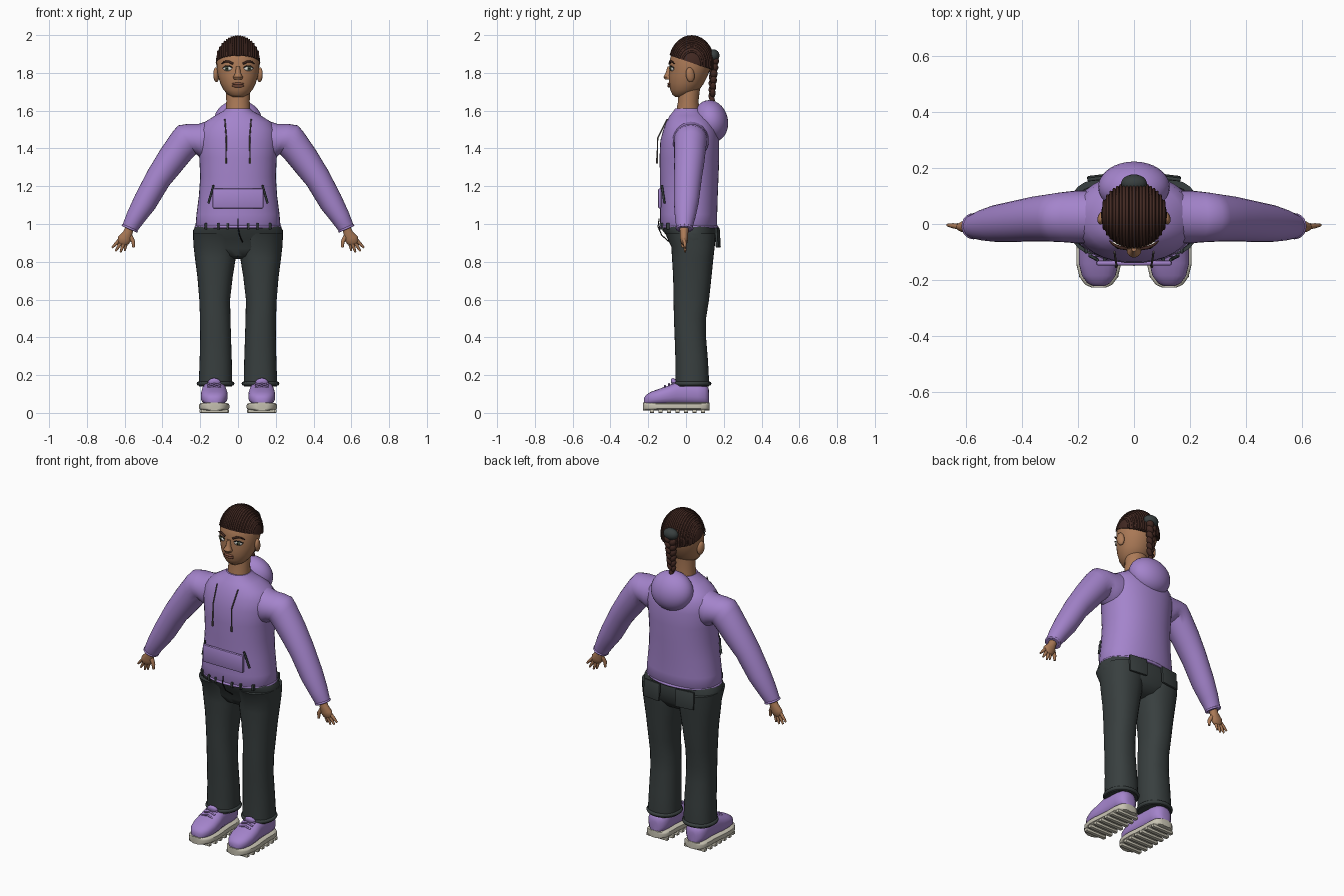
import bpy, bmesh, math
from mathutils import Vector, Matrix


def mat(name, r, g, b):
    m = bpy.data.materials.new(name)
    m.diffuse_color = (r, g, b, 1)
    return m


PURPLE = mat("lilac fabric", .37, .23, .60)
PANTS = mat("charcoal fabric", .040, .050, .050)
SKIN = mat("brown skin", .41, .195, .095)
HAIR = mat("dark brown hair", .055, .022, .016)
SOLE = mat("cream rubber", .58, .55, .45)
WHITE = mat("eye white", .75, .73, .68)
IRIS = mat("green iris", .10, .13, .07)
BLACK = mat("black", .01, .01, .01)
CORD = mat("grey cord", .13, .115, .10)
LIP = mat("lip brown", .22, .085, .05)


def finish(name, bm, material, angle=40):
    bmesh.ops.recalc_face_normals(bm, faces=bm.faces)
    me = bpy.data.meshes.new(name)
    bm.to_mesh(me)
    bm.free()
    me.materials.append(material)
    me.shade_smooth()
    me.set_sharp_from_angle(angle=math.radians(angle))
    ob = bpy.data.objects.new(name, me)
    bpy.context.collection.objects.link(ob)
    return ob


def loft(name, rings, material, n=28, p=2.0):
    """Skin a row of superellipse rings, each (centre, half axis u, half axis v)."""
    bm = bmesh.new()
    rows = []
    for c, u, v in rings:
        row = []
        for i in range(n):
            a = math.tau * i / n
            ca, sa = math.cos(a), math.sin(a)
            k = (abs(ca) ** p + abs(sa) ** p) ** (-1 / p)
            row.append(bm.verts.new(Vector(c) + (Vector(u) * ca + Vector(v) * sa) * k))
        rows.append(row)
    for a, b in zip(rows, rows[1:]):
        for i in range(n):
            bm.faces.new((a[i], a[(i + 1) % n], b[(i + 1) % n], b[i]))
    bm.faces.new(rows[0])
    bm.faces.new(rows[-1])
    return finish(name, bm, material)


def zring(z, x0, x1, y0, y1):
    return (((x0 + x1) / 2, (y0 + y1) / 2, z), ((x1 - x0) / 2, 0, 0), (0, (y1 - y0) / 2, 0))


def ball(name, c, r, material, rot=(0, 0, 0), seg=24):
    bm = bmesh.new()
    bmesh.ops.create_uvsphere(bm, u_segments=seg, v_segments=seg // 2, radius=1)
    for v in bm.verts:
        v.co = v.co * Vector(r)
    ob = finish(name, bm, material)
    ob.location, ob.rotation_euler = c, rot
    return ob


def box(name, c, size, material, rot=(0, 0, 0), bevel=0.0):
    bm = bmesh.new()
    bmesh.ops.create_cube(bm, size=1, matrix=Matrix.Diagonal((*size, 1)))
    if bevel:
        bmesh.ops.bevel(bm, geom=bm.edges[:], offset=bevel, segments=2, affect='EDGES', profile=.5)
    ob = finish(name, bm, material)
    ob.location, ob.rotation_euler = c, rot
    return ob


def tube(name, pts, r, material, cyclic=False, taper=None):
    cu = bpy.data.curves.new(name, 'CURVE')
    cu.dimensions, cu.bevel_depth, cu.bevel_resolution = '3D', r, 2
    cu.use_fill_caps = True
    sp = cu.splines.new('POLY')
    sp.points.add(len(pts) - 1)
    for i, (q, co) in enumerate(zip(sp.points, pts)):
        q.co = (*co, 1)
        q.radius = taper[i] if taper else 1
    sp.use_cyclic_u = cyclic
    cu.materials.append(material)
    ob = bpy.data.objects.new(name, cu)
    bpy.context.collection.objects.link(ob)
    return ob


# Hoodie body: (z, half width, front y, back y)
body = [(.975, .215, -.13, .155), (.99, .225, -.137, .165), (1.05, .220, -.137, .165),
        (1.15, .207, -.138, .168), (1.25, .200, -.138, .172), (1.35, .205, -.140, .176),
        (1.44, .215, -.136, .176), (1.50, .205, -.120, .165), (1.54, .175, -.105, .145),
        (1.575, .12, -.085, .115), (1.60, .075, -.065, .085), (1.612, .066, -.058, .075)]
loft("hoodie_body", [zring(z, -w, w, a, b) for z, w, a, b in body], PURPLE, 36, 2.2)
ball("hood", (0, .132, 1.545), (.128, .09, .112), PURPLE, (math.radians(14), 0, 0), 32)
tube("hoodie_hem", [(.222 * math.cos(t), .014 + .150 * math.sin(t), .985)
                    for t in (math.tau * i / 36 for i in range(36))], .008, PURPLE, True)
box("front_pocket", (0, -.139, 1.135), (.27, .018, .105), PURPLE, bevel=.007)

# Neck and head: (z, half width, front y, back y)
loft("neck", [zring(1.58, -.066, .066, -.055, .075), zring(1.65, -.062, .062, -.042, .066),
              zring(1.76, -.066, .066, -.04, .08)], SKIN)
head = [(1.672, .025, -.055, -.01), (1.685, .053, -.072, .03), (1.71, .077, -.083, .07),
        (1.745, .094, -.090, .095), (1.785, .106, -.091, .115), (1.82, .112, -.088, .128),
        (1.86, .114, -.088, .135), (1.90, .108, -.077, .13), (1.94, .085, -.05, .105)]
loft("head", [zring(z, -w, w, a, b) for z, w, a, b in head], SKIN, 32)
loft("nose", [zring(1.835, -.010, .010, -.098, -.07), zring(1.80, -.014, .014, -.108, -.07),
              zring(1.778, -.026, .026, -.120, -.07), zring(1.766, -.022, .022, -.112, -.07)], SKIN, 14)
for z, h in ((1.742, .007), (1.731, .009)):
    ball("lip", (0, -.089, z), (.032, .009, h), LIP, seg=16)
for s in (-1, 1):
    ball("ear", (s * .115, .022, 1.79), (.015, .024, .040), SKIN, (.15, 0, s * .3), 16)
    ball("eye", (s * .055, -.074, 1.823), (.025, .011, .013), WHITE, (0, 0, s * .3), 16)
    ball("iris", (s * .057, -.081, 1.823), (.0115, .006, .0115), IRIS, seg=16)
    ball("pupil", (s * .057, -.085, 1.823), (.006, .004, .006), BLACK, seg=12)
    tube("eyelid", [(s * .030, -.083, 1.828), (s * .048, -.084, 1.837),
                    (s * .066, -.079, 1.836), (s * .081, -.066, 1.826)], .003, BLACK)
    tube("eyebrow", [(s * .026, -.088, 1.848), (s * .05, -.084, 1.861),
                     (s * .072, -.074, 1.859), (s * .088, -.060, 1.848)], .006, HAIR,
         taper=[1, 1, .8, .4])

# Hair cap trimmed along a sloping hairline, with rows of ridges over it
HC, HR = Vector((0, .030, 1.85)), Vector((.118, .117, .144))


def hairline(y):
    return 1.853 - .34 * (y - .03)


bm = bmesh.new()
bmesh.ops.create_uvsphere(bm, u_segments=40, v_segments=24, radius=1)
for v in bm.verts:
    v.co = v.co * HR + HC
bmesh.ops.bisect_plane(bm, geom=bm.verts[:] + bm.edges[:] + bm.faces[:], plane_co=(0, .03, hairline(.03)),
                       plane_no=(0, .34, 1), clear_inner=True)
bmesh.ops.holes_fill(bm, edges=[e for e in bm.edges if e.is_boundary], sides=0)
finish("hair_cap", bm, HAIR)
for i in range(-9, 10):
    x = .0118 * i
    k = math.sqrt(1 - (x / HR.x) ** 2)
    arc = [(x, HC.y - HR.y * k * math.cos(t), HC.z + HR.z * k * math.sin(t))
           for t in (math.radians(-30 + 240 * j / 40) for j in range(41))]
    arc = [q for q in arc if q[2] > hairline(q[1])]
    if len(arc) > 2:
        tube("hair_row", arc, .0055, HAIR)
ball("hair_tie", (0, .145, 1.892), (.046, .032, .033), PANTS)
for i in range(6):
    z, w = 1.855 - .034 * i, 1 - .07 * i
    for s in (-1, 1):
        ball("braid_strand", (s * .013 * w, .148 - .002 * i + .004 * s, z + .008 * s),
             (.022 * w, .023 * w, .026), HAIR, (0, s * .5, 0), 14)
ball("braid_tip", (0, .138, 1.655), (.014, .015, .025), HAIR, seg=12)

# Sleeves: (outer x, outer z, inner x, inner z, centre y, half depth)
sleeve = [(.13, 1.555, .15, 1.34, .025, .095), (.21, 1.53, .19, 1.345, .025, .095),
          (.265, 1.53, .205, 1.355, .025, .091), (.317, 1.522, .222, 1.37, .024, .088),
          (.345, 1.49, .255, 1.335, .022, .085), (.41, 1.395, .31, 1.268, .018, .080),
          (.476, 1.286, .365, 1.203, .010, .074), (.545, 1.153, .44, 1.08, .002, .066),
          (.585, 1.065, .495, 1.012, -.004, .055), (.608, 1.005, .53, .967, -.008, .044),
          (.613, .99, .535, .957, -.008, .040)]
fingers = [(.628, .915, .667, .874, .009), (.618, .905, .648, .856, .009),
           (.604, .900, .622, .850, .009), (.590, .905, .600, .857, .008)]
for s in (-1, 1):
    loft("sleeve", [((s * (a + c) / 2, y, (b + d) / 2), (s * (a - c) / 2, 0, (b - d) / 2), (0, h, 0))
                    for a, b, c, d, y, h in sleeve], PURPLE)
    ring = [(s * (.573 + .037 * math.cos(t)), -.008 + .041 * math.sin(t), .977 + .016 * math.cos(t))
            for t in (math.tau * i / 20 for i in range(20))]
    tube("sleeve_cuff", ring, .006, PURPLE, True)
    # Hand, flat in the plane of the arm
    hand = [(.595, .985, .555, .965, .024), (.606, .962, .560, .943, .022),
            (.634, .935, .565, .912, .021), (.637, .912, .580, .892, .017), (.630, .898, .592, .888, .010)]
    loft("palm", [((s * (a + c) / 2, -.010, (b + d) / 2), (s * (a - c) / 2, 0, (b - d) / 2), (0, h, 0))
                  for a, b, c, d, h in hand], SKIN, 18)
    for x0, z0, x1, z1, r in fingers:
        tube("finger", [(s * x0, -.009, z0), (s * (x0 + x1) / 2, -.006, (z0 + z1) / 2), (s * x1, -.004, z1)],
             r, SKIN, taper=[1.1, 1, .55])
    tube("thumb", [(s * .570, -.012, .935), (s * .554, -.018, .905), (s * .553, -.018, .876)],
         .011, SKIN, taper=[1.2, 1, .6])

# Trousers: seat, then two legs
seat = [(.988, .226, -.128, .155), (.965, .238, -.125, .160), (.92, .238, -.085, .158),
        (.87, .225, -.072, .148), (.83, .14, -.05, .12), (.815, .06, -.01, .07)]
loft("trouser_seat", [zring(z, -w, w, a, b) for z, w, a, b in seat], PANTS, 32, 2.3)
leg = [(.95, .02, .238, -.11, .158), (.88, .004, .235, -.078, .152), (.82, .012, .228, -.074, .145),
       (.72, .028, .215, -.068, .135), (.60, .042, .205, -.066, .122), (.50, .040, .201, -.064, .106),
       (.40, .037, .200, -.060, .106), (.28, .033, .203, -.056, .116), (.17, .031, .207, -.056, .122),
       (.14, .031, .207, -.056, .122)]
# Shoes: (y, half width, upper top z)
shoe = [(-.222, .018, .080), (-.212, .040, .095), (-.185, .060, .112), (-.14, .071, .128),
        (-.09, .071, .146), (-.05, .066, .165), (0, .062, .168), (.06, .062, .162),
        (.10, .056, .152), (.118, .036, .135), (.123, .018, .11)]
for s in (-1, 1):
    loft("trouser_leg", [zring(z, min(s * a, s * b), max(s * a, s * b), c, d) for z, a, b, c, d in leg], PANTS, 28, 2.3)
    cuff = [(s * .119 + .089 * math.cos(t), .033 + .091 * math.sin(t), .155)
            for t in (math.tau * i / 28 for i in range(28))]
    tube("trouser_cuff", cuff, .011, PANTS, True)
    cx = s * .126
    loft("shoe_upper", [((cx, y, .04 + (t - .04) / 2), (w, 0, 0), (0, 0, (t - .04) / 2))
                        for y, w, t in shoe], PURPLE, 24, 2.6)
    loft("shoe_sole", [((cx, y * 1.02, .034), (w + .009, 0, 0), (0, 0, .021)) for y, w, t in shoe],
         SOLE, 24, 5)
    for i in range(7):
        box("tread_bar", (cx, -.18 + .045 * i, .009), (.14 if i in (0, 6) else .155, .022, .018), SOLE, bevel=.003)
    ball("shoe_tongue", (cx, -.062, .160), (.035, .016, .026), PURPLE, (.5, 0, 0), 16)
    for j in range(3):
        y, z = -.112 + .022 * j, .142 + .010 * j
        tube("shoe_lace", [(cx - .036, y, z - .008), (cx, y, z + .002), (cx + .036, y, z - .008)], .005, PURPLE)
    # Back pockets and pocket edges
    box("back_pocket", (s * .11, .168, .928), (.115, .014, .105), PANTS, (.06, 0, -s * .12), .005)
    tube("pocket_edge", [(s * .130, -.128, 1.205), (s * .157, -.114, 1.11)], .006, PANTS)
    # Hood drawstrings
    tube("drawstring", [(s * .070, -.100, 1.555), (s * .062, -.150, 1.455), (s * .064, -.153, 1.32)], .0035, CORD)
    tube("drawstring_tip", [(s * .064, -.153, 1.35), (s * .064, -.153, 1.32)], .005, CORD)
    for x, y in ((.055, -.132), (.105, -.124), (.17, -.096)):
        box("belt_loop", (s * x, y, .988), (.013, .018, .035), PANTS, bevel=.003)

# Fly and waist cord
tube("fly_seam", [(0, -.142, 1.03), (0, -.148, .985), (.008, -.128, .94), (.024, -.088, .905)], .003, BLACK)
